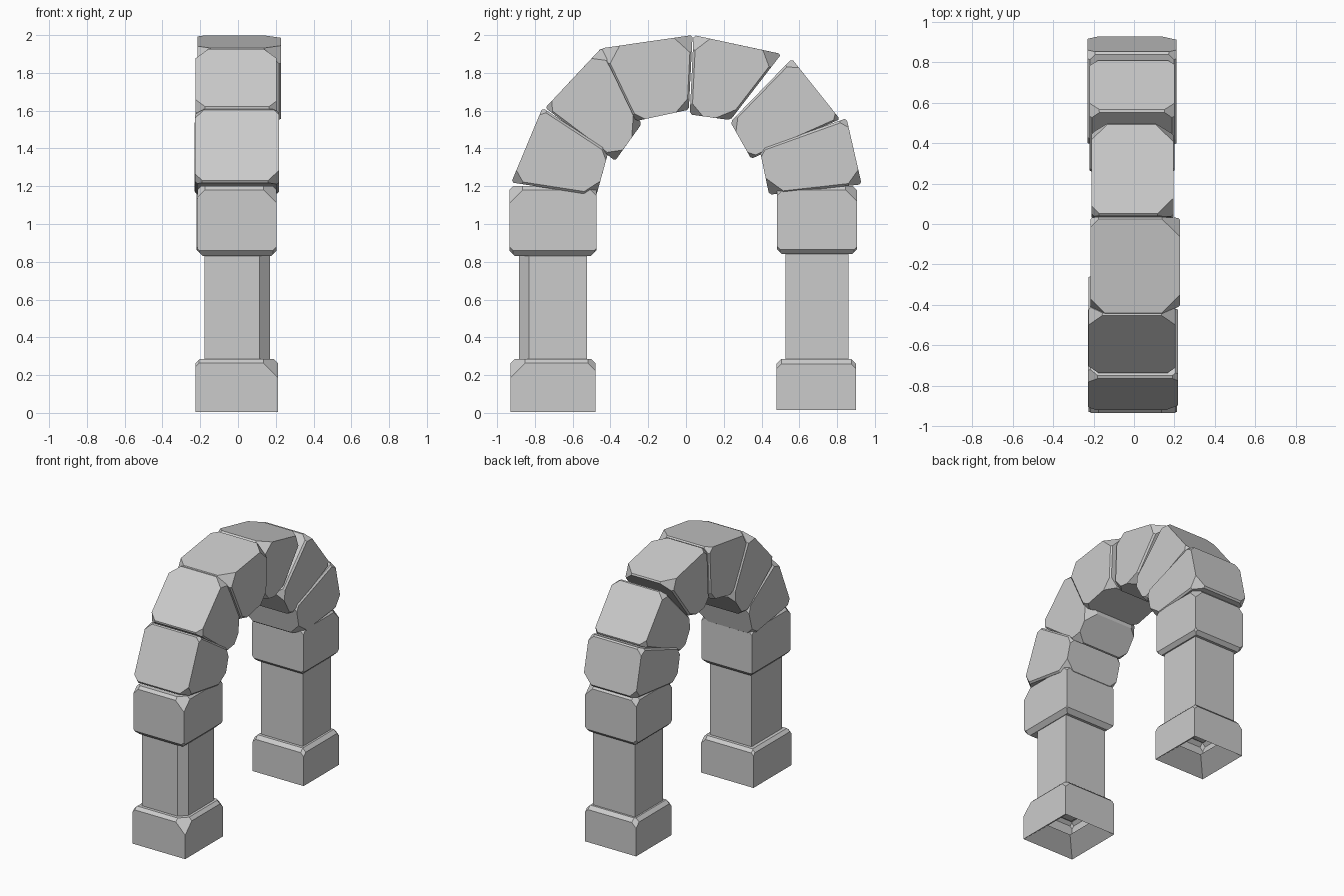
import bpy, bmesh
from mathutils import Vector

if "Cube" in bpy.data.objects:
    bpy.data.objects.remove(bpy.data.objects["Cube"])


def cut(bm, co, no):
    geom = bm.verts[:] + bm.edges[:] + bm.faces[:]
    r = bmesh.ops.bisect_plane(bm, geom=geom, dist=1e-5, plane_co=co, plane_no=no, clear_outer=True)
    edges = [e for e in r['geom_cut'] if isinstance(e, bmesh.types.BMEdge) and e.is_boundary]
    if len(edges) > 2:
        bmesh.ops.edgeloop_fill(bm, edges=edges)


def block(name, quad, x0, x1, rims=(0, 0), right=(0, 0, 0, 0), left=(0, 0, 0, 0), hollow=False, upright=0):
    """Stone prism: quad = (y, z) outer-start, outer-end, inner-end, inner-start.
    rims = chamfer of start/end joint; right/left = chip size at each corner on +x/-x."""
    bm = bmesh.new()
    lo = [bm.verts.new((x0, y, z)) for y, z in quad]
    hi = [bm.verts.new((x1, y, z)) for y, z in quad]
    bm.faces.new(lo)
    bm.faces.new(hi[::-1])
    for i in range(4):
        j = (i + 1) % 4
        bm.faces.new((lo[j], lo[i], hi[i], hi[j]))
    bmesh.ops.recalc_face_normals(bm, faces=bm.faces)

    # chip planes through points along the three edges of each corner
    chips = []
    mid = sum((v.co for v in bm.verts), Vector()) / 8
    for ring, sizes in ((lo, left), (hi, right)):
        for v, s in zip(ring, sizes):
            if s:
                p = [v.co + (e.other_vert(v).co - v.co).normalized() * s for e in v.link_edges]
                n = (p[1] - p[0]).cross(p[2] - p[0]).normalized()
                if n.dot(v.co - mid) < 0:
                    n = -n
                chips.append((p[0], n))
    # chamfered joint rims, and one worn upright corner
    groups = [({lo[0], lo[3], hi[0], hi[3]}, rims[0]), ({lo[1], lo[2], hi[1], hi[2]}, rims[1]),
              ({hi[0], hi[1]}, upright)]
    for vs, size in groups:
        if size:
            es = [e for e in bm.edges if all(v in vs for v in e.verts)]
            bmesh.ops.bevel(bm, geom=es, offset=size, segments=1, affect='EDGES', clamp_overlap=True)
    for co, no in chips:
        cut(bm, co, no)
    # sunken, open underside
    if hollow:
        bm.normal_update()
        f = min(bm.faces, key=lambda f: f.normal.z)
        bmesh.ops.inset_individual(bm, faces=[f], thickness=0.17)
        for v in f.verts:
            v.co.z += 0.1
        bmesh.ops.delete(bm, geom=[f], context='FACES')
    bmesh.ops.recalc_face_normals(bm, faces=bm.faces)
    me = bpy.data.meshes.new(name)
    bm.to_mesh(me)
    bm.free()
    ob = bpy.data.objects.new(name, me)
    bpy.context.collection.objects.link(ob)


def upright_quad(yo, yi, z0, z1):
    return [(yo, z0), (yo, z1), (yi, z1), (yi, z0)]


# two legs: base, pillar and capital
block("front_base", upright_quad(-.93, -.48, .005, .285), -.225, .212, (0, .022), (0, .10, .06, 0), (0, .04, .04, 0), True)
block("back_base", upright_quad(.90, .48, .015, .285), -.215, .21, (0, .025), (0, .05, .05, 0), (0, .06, .05, 0), True)
block("front_pillar", upright_quad(-.885, -.525, .27, .85), -.178, .17, upright=.055)
block("back_pillar", upright_quad(.86, .527, .27, .85), -.178, .17)
block("front_capital", upright_quad(-.935, -.475, .83, 1.2), -.215, .205, (.03, .02), (.05, .09, .05, .04), (.04, .06, .05, .04))
block("back_capital", upright_quad(.905, .483, .84, 1.2), -.22, .205, (.025, .02), (.04, .08, .05, .04), (.05, .06, .07, .04))

# ring of six wedge stones
block("arch_stone_1", [(-.925, 1.22), (-.76, 1.615), (-.41, 1.385), (-.475, 1.15)], -.228, .218, (.012, .012),
      (.07, .04, .05, .08), (.05, .06, .05, .06))
block("arch_stone_2", [(-.745, 1.615), (-.445, 1.935), (-.235, 1.53), (-.375, 1.335)], -.225, .205, (.01, .012),
      (.05, .08, .09, .07), (.06, .08, .06, .06))
block("arch_stone_3", [(-.45, 1.93), (.035, 2.0), (.015, 1.605), (-.265, 1.545)], -.215, .228, (.01, .01),
      (.10, .10, .07, .05), (.08, .05, .06, .05))
block("arch_stone_4", [(.04, 2.0), (.505, 1.9), (.235, 1.55), (.02, 1.58)], -.21, .195, (.012, .012),
      (.09, .10, .08, .07), (.05, .09, .06, .06))
block("arch_stone_5", [(.56, 1.875), (.815, 1.555), (.345, 1.345), (.235, 1.54)], -.22, .20, (.012, .01),
      (.06, .04, .04, .06), (.06, .05, .05, .06))
block("arch_stone_6", [(.85, 1.56), (.93, 1.21), (.44, 1.155), (.39, 1.395)], -.23, .21, (.012, .012),
      (.05, .08, .09, .04), (.05, .06, .06, .05))
